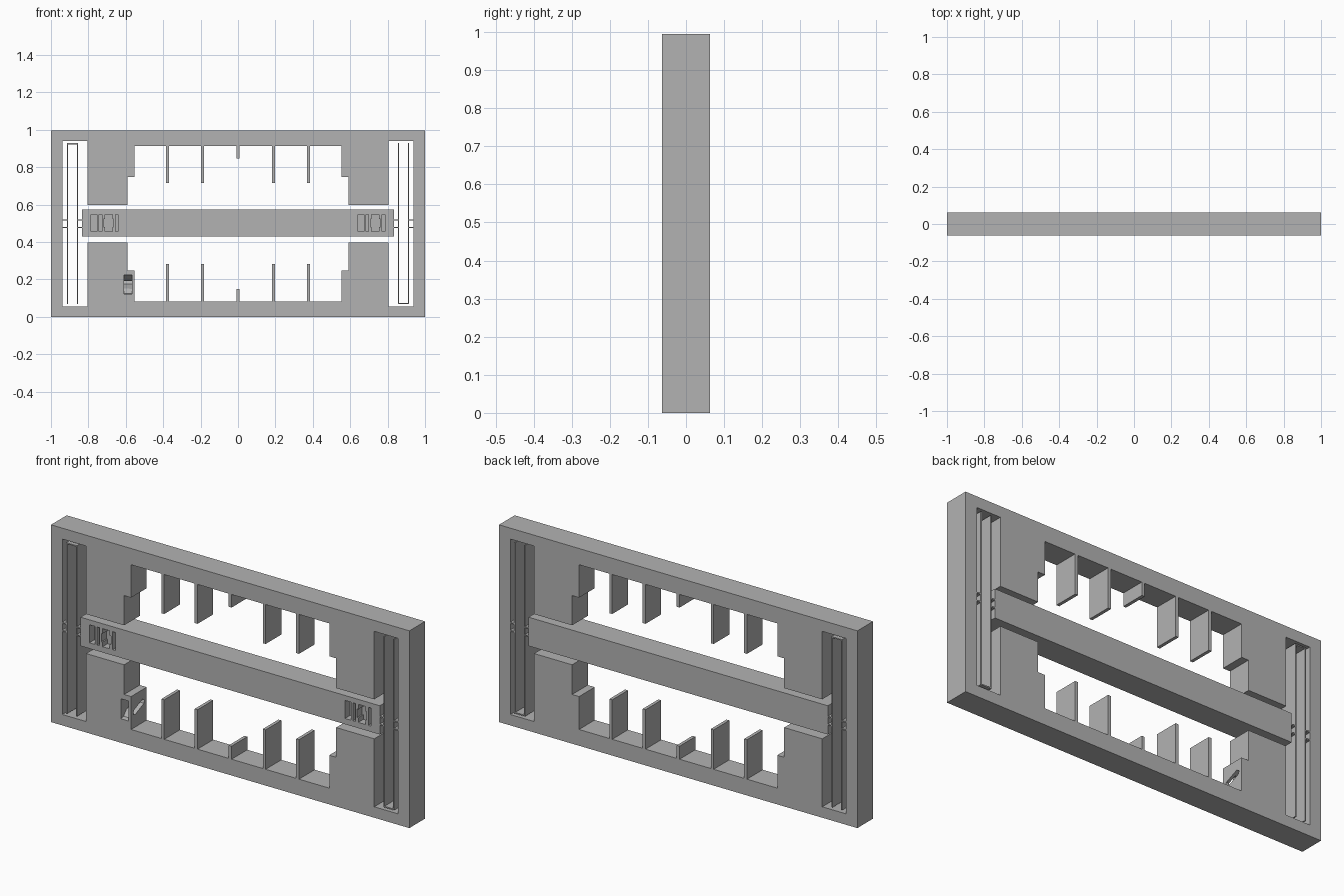
import bpy, bmesh
from mathutils import Vector

old = bpy.data.objects.get("Cube")
if old:
    bpy.data.objects.remove(old, do_unlink=True)

grey = bpy.data.materials.new("plain grey")
grey.use_nodes = True
grey.diffuse_color = (0.45, 0.45, 0.45, 1)
grey.node_tree.nodes["Principled BSDF"].inputs["Base Color"].default_value = (0.45, 0.45, 0.45, 1)

HALF = 0.0625    # half the plate thickness
MID = 0.4975     # height of the horizontal mirror plane
TOP = 2 * MID


def prism(name, points, start, step):
    """Solid made by sweeping a flat outline along step."""
    bm = bmesh.new()
    face = bm.faces.new([bm.verts.new(Vector(p) + Vector(start)) for p in points])
    swept = bmesh.ops.extrude_face_region(bm, geom=[face])
    bmesh.ops.translate(bm, vec=step, verts=[g for g in swept["geom"] if isinstance(g, bmesh.types.BMVert)])
    bmesh.ops.recalc_face_normals(bm, faces=bm.faces)
    mesh = bpy.data.meshes.new(name)
    bm.to_mesh(mesh)
    bm.free()
    mesh.materials.append(grey)
    obj = bpy.data.objects.new(name, mesh)
    bpy.context.collection.objects.link(obj)
    return obj


def box(name, x0, x1, z0, z1, y0=-HALF, y1=HALF):
    corners = [(x0, 0, z0), (x1, 0, z0), (x1, 0, z1), (x0, 0, z1)]
    return prism(name, corners, (0, y0, 0), (0, y1 - y0, 0))


def cut(target, cutter):
    mod = target.modifiers.new("cut", 'BOOLEAN')
    mod.operation = 'DIFFERENCE'
    mod.solver = 'EXACT'
    mod.object = cutter
    bpy.context.view_layer.objects.active = target
    bpy.ops.object.modifier_apply(modifier=mod.name)
    bpy.data.objects.remove(cutter, do_unlink=True)


# Outer frame with its stepped opening, mirrored from one quarter
frame = box("frame", -1, 1, 0, TOP)
quarter = [(0.937, 0.94), (0.804, 0.94), (0.804, 0.597), (0.592, 0.597),
           (0.592, 0.747), (0.553, 0.747), (0.553, 0.913)]
upper = quarter + [(-x, z) for x, z in reversed(quarter)]
outline = upper + [(x, TOP - z) for x, z in reversed(upper)]
cut(frame, prism("opening", [(x, 0, z) for x, z in outline], (0, -0.1, 0), (0, 0.2, 0)))

# Curved pocket in the lower block, with a tilted slot through its side wall
pocket = [(-0.08, 0.118), (-0.04, 0.125), (-0.02, 0.15), (0.04, 0.175),
          (0.045, 0.19), (0.03, 0.2), (0, 0.19), (-0.03, 0.205), (-0.05, 0.222), (-0.08, 0.222)]
cut(frame, prism("pocket", [(0, y, z) for y, z in pocket], (-0.61, 0, 0), (0.042, 0, 0)))
slot = [(-0.045, 0.15), (-0.03, 0.145), (0.04, 0.175), (0.045, 0.19), (0.03, 0.2), (-0.04, 0.17)]
cut(frame, prism("side_slot", [(0, y, z) for y, z in slot], (-0.58, 0, 0), (0.05, 0, 0)))

# Comb teeth above and below the beam
for x in (-0.376, -0.19, 0, 0.19, 0.376):
    tip = 0.148 if x == 0 else 0.281
    box("lower_tooth", x - 0.008, x + 0.008, 0.08, tip)
    box("upper_tooth", x - 0.008, x + 0.008, TOP - tip, TOP - 0.08)

# Central beam with the same row of pockets at each end
beam = box("beam", -0.835, 0.835, 0.428, 0.573)
for shift in (0, 1.427):
    for x0, x1 in ((-0.786, -0.754), (-0.742, -0.728), (-0.712, -0.672), (-0.656, -0.641)):
        cut(beam, box("beam_pocket", x0 + shift, x1 + shift, 0.457, 0.548, -0.1, -0.022))
    cut(beam, box("beam_notch", -0.719 + shift, -0.666 + shift, 0.48, 0.523, -0.1, -0.022))

# Thin springs: two sheets, one end bridge and small connecting leaves per side
T = 0.003
for side in (-1, 1):
    for x in (0.858, 0.912):
        box("spring_sheet", side * x - T, side * x + T, 0.067, TOP - 0.067)
    z = 0.07 if side > 0 else TOP - 0.07
    ends = sorted((side * 0.858, side * 0.912))
    box("spring_bridge", ends[0], ends[1], z - T, z + T)
    for a, b in ((0.834, 0.858), (0.912, 0.938)):
        lo, hi = sorted((side * a, side * b))
        for z in (MID - 0.02, MID + 0.02):
            box("spring_leaf", lo, hi, z - T, z + T)
